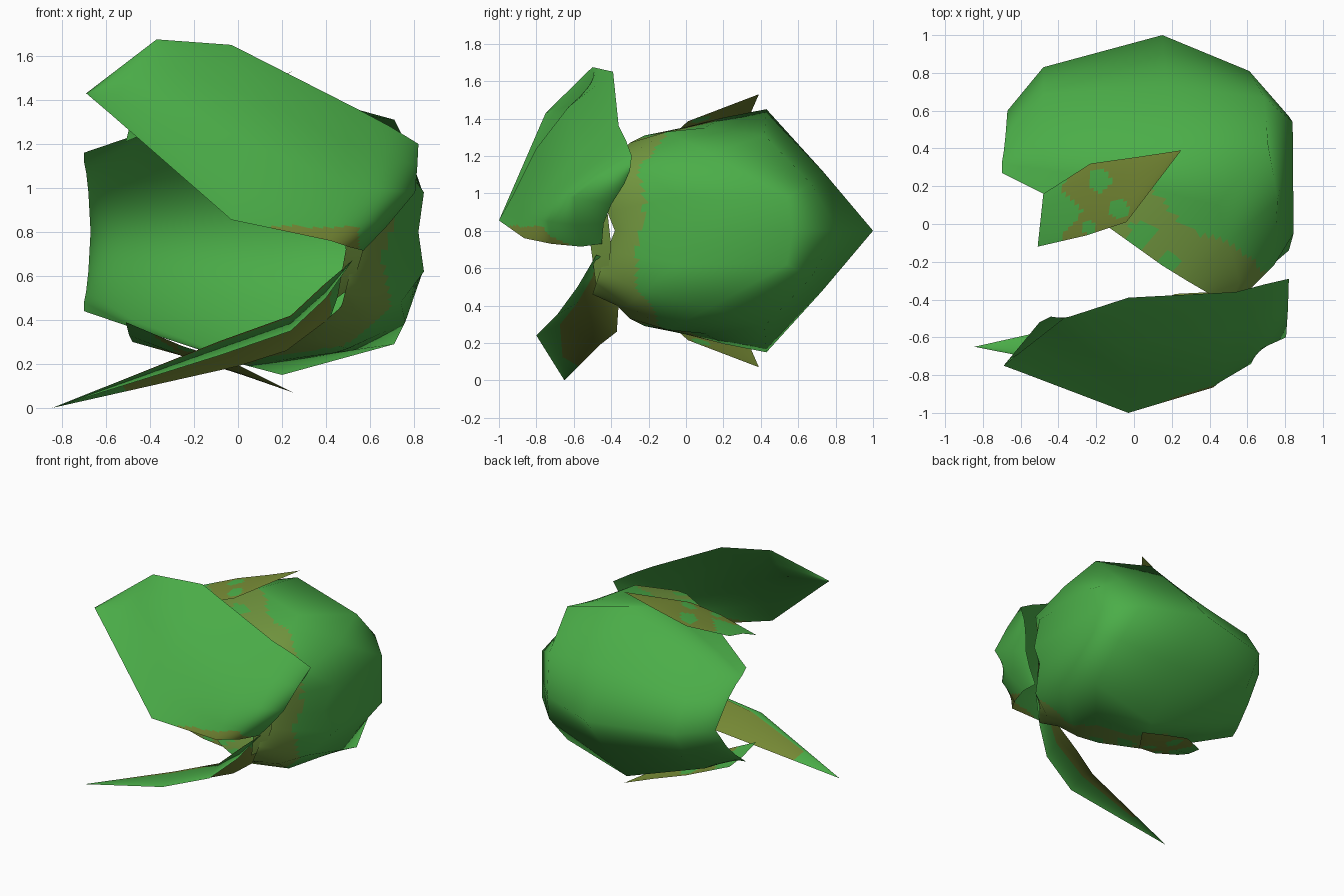
import bpy, math
from mathutils import Vector

if "Cube" in bpy.data.objects:
    bpy.data.objects.remove(bpy.data.objects["Cube"])

def material(name, color):
    m = bpy.data.materials.new(name)
    m.diffuse_color = (*color, 1)
    m.use_nodes = True
    m.node_tree.nodes["Principled BSDF"].inputs["Base Color"].default_value = m.diffuse_color
    return m

MATS = [material("leaf_green", (0.07, 0.42, 0.065)),
        material("olive", (0.17, 0.31, 0.05)),
        material("dry_brown", (0.18, 0.25, 0.035))]
CUTS = 10


def coarse_normals(rows):
    """Smooth normals of the coarse sheet, one for each control point."""
    nr, nc = len(rows), len(rows[0])
    out = [[Vector() for _ in range(nc)] for _ in range(nr)]
    for i in range(nr - 1):
        for j in range(nc - 1):
            a, b, c, d = rows[i][j], rows[i + 1][j], rows[i + 1][j + 1], rows[i][j + 1]
            n = (c - a).cross(d - b)
            for k, l in ((i, j), (i + 1, j), (i + 1, j + 1), (i, j + 1)):
                out[k][l] += n
    return out


def sample(grid, s, t):
    """Bilinear point on a control grid."""
    i, j = min(int(s), len(grid) - 2), min(int(t), len(grid[0]) - 2)
    u, v = s - i, t - j
    return grid[i][j].lerp(grid[i + 1][j], u).lerp(grid[i][j + 1].lerp(grid[i + 1][j + 1], u), v)


def leaf(name, rows, paint):
    """Thin curled sheet through rows of control points, painted by position."""
    rows = [[Vector(p) for p in r] for r in rows]
    normals = coarse_normals(rows)
    nu, nv = (len(rows) - 1) * CUTS, (len(rows[0]) - 1) * CUTS
    verts, norms, faces = [], [], []
    for i in range(nu + 1):
        for j in range(nv + 1):
            verts.append(sample(rows, i / CUTS, j / CUTS))
            norms.append(sample(normals, i / CUTS, j / CUTS).normalized())
    for i in range(nu):
        for j in range(nv):
            a = i * (nv + 1) + j
            faces.append((a, a + nv + 1, a + nv + 2, a + 1))
    me = bpy.data.meshes.new(name)
    me.from_pydata(verts, [], faces)
    for m in MATS:
        me.materials.append(m)
    for p in me.polygons:
        p.use_smooth = True
        # Fraction across the sheet, then position, decide the colour
        across = (p.index % nv + .5) / nv
        p.material_index = paint(p.center, across)
    me.normals_split_custom_set_from_vertices(norms)
    ob = bpy.data.objects.new(name, me)
    bpy.context.collection.objects.link(ob)
    return ob


def flip(p):
    """Mirror a point about the middle height of the cupped leaf."""
    return (p[0], p[1], 1.6 - p[2])


def spot(p, *spots):
    """True inside any round spot, given as x, y, radius."""
    return any(math.hypot(p.x - x, p.y - y) < r for x, y, r in spots)


# Cupped leaf: each row runs from the midrib over the crest and shoulder to the rim
half_rows = [
    [(-.67, .60, .8), (-.68, .47, .98), (-.69, .38, 1.07), (-.70, .32, 1.12), (-.70, .27, 1.16)],
    [(-.48, .83, .8), (-.48, .69, 1.02), (-.48, .45, 1.20), (-.48, .29, 1.23), (-.48, .16, 1.235)],
    [(.15, 1.0, .8), (.17, .73, 1.12), (.20, .43, 1.45), (.03, .20, 1.405), (-.13, -.02, 1.35)],
    [(.61, .81, .8), (.69, .67, 1.05), (.71, .42, 1.31), (.44, .10, 1.35), (.15, -.22, 1.31)],
    [(.82, .57, .8), (.84, .54, .98), (.76, .13, 1.21), (.50, -.10, 1.33), (.28, -.30, 1.27)],
    [(.82, -.14, .8), (.845, -.05, .98), (.74, -.22, 1.12), (.56, -.31, 1.20), (.40, -.37, 1.20)],
    [(.54, -.38, .8), (.52, -.42, .90), (.50, -.46, 1.02), (.485, -.48, 1.08), (.47, -.50, 1.14)],
]
cup = [[flip(p) for p in reversed(r[1:])] + r for r in half_rows]


def paint_cup(p, across):
    wave = .03 * math.sin(17 * p.x + 9 * p.z)
    if spot(p, (.04, -.05, .07), (.19, -.2, .05)):
        return 0
    return 1 if p.x > -.12 and p.y < .2 - .65 * p.x + wave else 0


leaf("cupped_leaf", cup, paint_cup)

# Broad front leaf: each row runs from the upper edge over the bulge to the lower edge
tip = (-.69, -.75, 1.43)
broad = [
    [tip] * 5,
    [(-.37, -.50, 1.675), (-.44, -.49, 1.59), (-.50, -.52, 1.50),
     (-.55, -.66, 1.41), (-.575, -.793, 1.332)],
    [(-.03, -.39, 1.65), (-.02, -.63, 1.46), (-.02, -.80, 1.24),
     (-.02, -.92, 1.0), (-.03, -1.0, .855)],
    [(.54, -.36, 1.36), (.50, -.57, 1.21), (.48, -.74, 1.02),
     (.45, -.84, .87), (.42, -.865, .76)],
    [(.69, -.32, 1.28), (.66, -.50, 1.15), (.65, -.67, .99),
     (.62, -.74, .85), (.51, -.72, .73)],
    [(.82, -.29, 1.20), (.815, -.45, 1.10), (.805, -.60, .98),
     (.68, -.59, .83), (.57, -.56, .715)],
    [(.78, -.30, 1.12), (.74, -.33, 1.05), (.68, -.40, .94),
     (.61, -.44, .84), (.55, -.45, .73)],
]


def paint_broad(p, across):
    return 2 if p.z < .825 and .08 < p.x < .55 and p.y < -.6 else 0


leaf("broad_front_leaf", broad, paint_broad)

# Slender low leaf reaching to the left, with a raised midrib
low_tip, low_base = (-.845, -.65, 0), (.52, -.48, .67)
slender = [
    [low_tip] * 3,
    [(-.08, -.80, .24), (-.08, -.66, .305), (0, -.46, .19)],
    [(.24, -.69, .35), (.24, -.57, .42), (.22, -.37, .26)],
    [(.40, -.58, .50), (.39, -.49, .56), (.42, -.36, .41)],
    [low_base, low_base, (.50, -.38, .64)],
]


def paint_slender(p, across):
    return 2 if across > .45 and -.52 < p.x < .42 else 0


leaf("slender_low_leaf", slender, paint_slender)

# Pair of small pointed leaves above and below the cup
end = (.25, .39, 1.53)
small = [
    [(-.51, -.12, 1.21), (-.495, .02, 1.27), (-.48, .16, 1.30)],
    [(-.25, -.06, 1.32), (-.24, .13, 1.37), (-.23, .32, 1.37)],
    [(-.04, .01, 1.385), (0, .18, 1.44), (.02, .355, 1.45)],
    [end, end, end],
]


def paint_small(p, across):
    if p.x < -.33 + .05 * math.sin(25 * p.y):
        return 0
    return 0 if spot(p, (-.18, .23, .06), (-.08, .08, .05), (-.24, -.02, .04)) else 2


leaf("small_upper_leaf", small, paint_small)
leaf("small_lower_leaf", [[flip(p) for p in r] for r in small], paint_small)

# Short stem joining the leaves at the front right
leaf("stem_joint", [[(.47, -.46, .9), (.55, -.42, .9)],
                    [(.49, -.51, .72), (.57, -.40, .72)],
                    [(.45, -.48, .5), (.52, -.42, .55)]], lambda p, across: 1)
